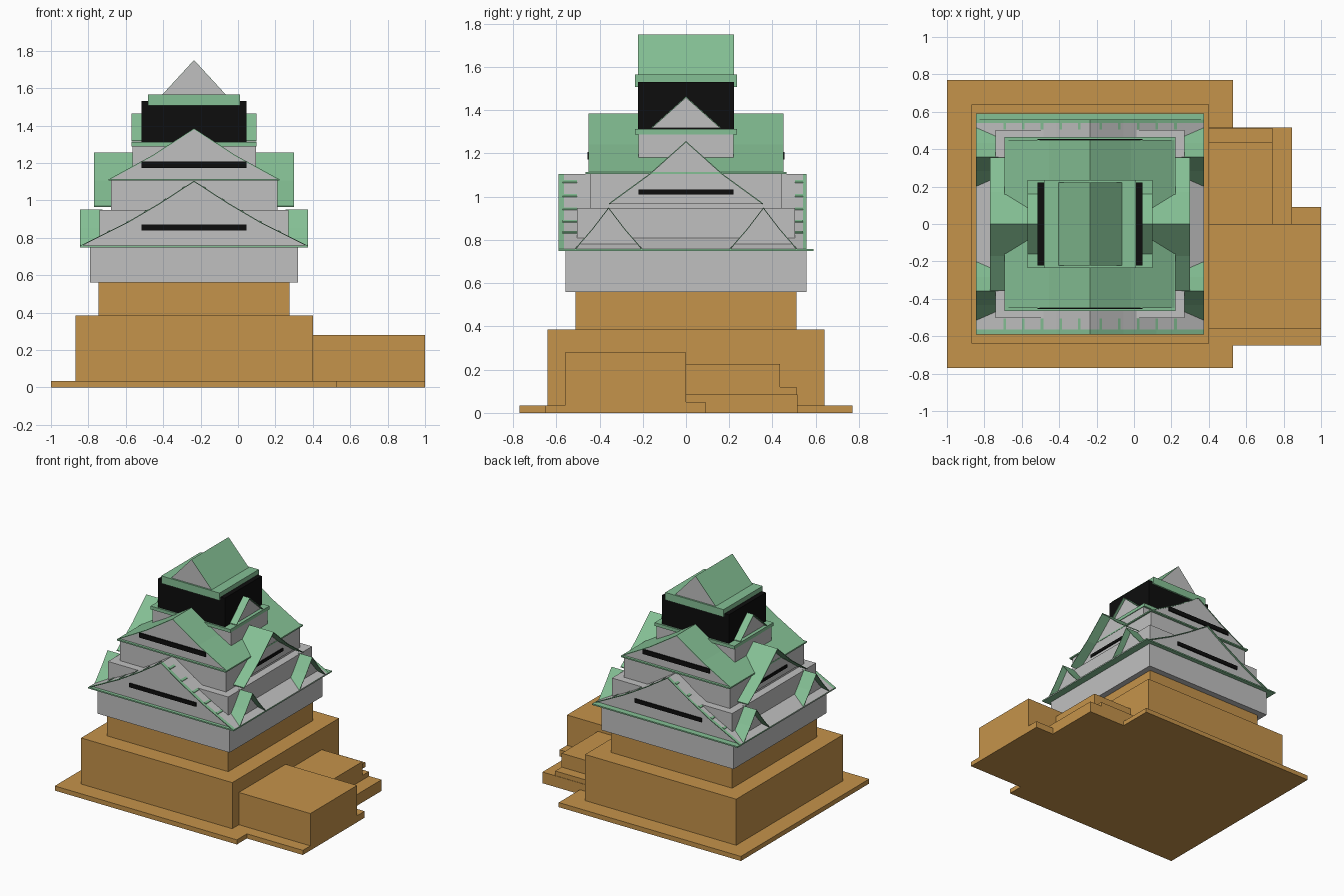
import bpy, bmesh

if "Cube" in bpy.data.objects:
    bpy.data.objects.remove(bpy.data.objects["Cube"])

CX = -0.235  # tower centre line


def material(name, rgb):
    m = bpy.data.materials.new(name)
    m.use_nodes = True
    col = (*rgb, 1.0)
    m.diffuse_color = col
    bsdf = m.node_tree.nodes["Principled BSDF"]
    bsdf.inputs["Base Color"].default_value = col
    bsdf.inputs["Roughness"].default_value = 0.9
    return m


STONE = material("stone_tan", (0.558, 0.292, 0.069))
PLASTER = material("plaster_grey", (0.53, 0.53, 0.53))
GREEN = material("roof_green", (0.235, 0.53, 0.30))
BLACK = material("lacquer_black", (0.004, 0.004, 0.004))


def prism(name, pts, v0, v1, axis, centre, mat):
    """Extrude a (u, z) outline along axis 'x' or 'y' from v0 to v1."""
    bm = bmesh.new()
    rings = []
    for v in (v0, v1):
        rings.append([bm.verts.new((centre + u, v, z) if axis == 'y' else (v, centre + u, z))
                      for u, z in pts])
    n = len(pts)
    bm.faces.new(rings[0])
    bm.faces.new(rings[1])
    for i in range(n):
        j = (i + 1) % n
        bm.faces.new((rings[0][i], rings[0][j], rings[1][j], rings[1][i]))
    bmesh.ops.recalc_face_normals(bm, faces=bm.faces[:])
    me = bpy.data.meshes.new(name)
    bm.to_mesh(me)
    bm.free()
    me.materials.append(mat)
    ob = bpy.data.objects.new(name, me)
    bpy.context.collection.objects.link(ob)
    return ob


def box(name, x0, x1, y0, y1, z0, z1, mat):
    return prism(name, [(x0, z0), (x1, z0), (x1, z1), (x0, z1)], y0, y1, 'y', 0, mat)


def tower_box(name, hx, hy, z0, z1, mat):
    return box(name, CX - hx, CX + hx, -hy, hy, z0, z1, mat)


def outline(half):
    """Mirror a ridge-to-eave half profile into an eave-to-eave line."""
    return [(-u, z) for u, z in reversed(half)] + half[1:]


def roof(name, half, v0, v1, axis, centre, mat, t=0.006):
    top = outline(half)
    return prism(name, top + [(u, z - t) for u, z in reversed(top)], v0, v1, axis, centre, mat)


def gable(name, half, v0, v1, axis, centre, mat=PLASTER, drop=0.003):
    return prism(name, [(u, z - drop) for u, z in outline(half)], v0, v1, axis, centre, mat)


# Stone base
box("ground_slab", -1.0, 0.53, -0.77, 0.77, 0, 0.035, STONE)
box("lower_stone_base", -0.87, 0.40, -0.64, 0.64, 0, 0.385, STONE)
tower_box("upper_stone_base", 0.51, 0.51, 0.385, 0.56, STONE)

# Side terraces
box("terrace_main", 0.40, 1.0, -0.56, 0.0, 0, 0.28, STONE)
box("terrace_front_slab", 0.40, 1.0, -0.65, -0.56, 0, 0.035, STONE)
box("terrace_back_slab", 0.40, 1.0, 0.0, 0.09, 0, 0.05, STONE)
box("terrace_back_high", 0.40, 0.74, 0.0, 0.435, 0, 0.225, STONE)
box("terrace_back_step", 0.40, 0.74, 0.0, 0.512, 0, 0.12, STONE)
box("terrace_back_low", 0.40, 0.845, 0.0, 0.515, 0, 0.085, STONE)

# First storey with large front and back gables
tower_box("first_wall", 0.555, 0.558, 0.56, 0.75, PLASTER)
tower_box("first_eave", 0.61, 0.59, 0.748, 0.758, GREEN)
P1 = [(0, 1.105), (0.18, 0.988), (0.355, 0.885), (0.61, 0.757)]
gable("first_gable", P1, -0.565, 0.545, 'y', CX, drop=0.004)
roof("first_roof", P1, -0.565, 0.54, 'y', CX, PLASTER)
roof("first_roof_front_rim", P1, -0.59, -0.565, 'y', CX, GREEN)
roof("first_roof_back_rim", P1, 0.535, 0.558, 'y', CX, GREEN)


def p1_height(u):
    for (u0, z0), (u1, z1) in zip(P1, P1[1:]):
        if u <= u1:
            return z0 + (z1 - z0) * (u - u0) / (u1 - u0)


# Green tile ribs across the visible strips of the first roof
for s in (-1, 1):
    for i in range(5):
        u = 0.05 + 0.1 * i
        a, b = s * u, s * (u + 0.014)
        za, zb = p1_height(u), p1_height(u + 0.014)
        strip = [(a, za + 0.004), (b, zb + 0.004), (b, zb - 0.004), (a, za - 0.004)]
        prism("roof_rib_front", strip, -0.57, -0.505, 'y', CX, GREEN)
        prism("roof_rib_back", strip, 0.505, 0.54, 'y', CX, GREEN)

# Second storey
tower_box("second_wall_lower", 0.505, 0.503, 0.76, 0.948, PLASTER)
tower_box("second_wall_upper", 0.445, 0.445, 0.948, 1.108, PLASTER)
tower_box("second_eave", 0.457, 0.465, 1.105, 1.115, GREEN)
P2 = [(0, 1.385), (0.22, 1.242), (0.455, 1.113)]
gable("second_gable", P2, -0.446, 0.446, 'y', CX, drop=0.004)
roof("second_roof", P2, -0.45, 0.45, 'y', CX, GREEN)

# Gable windows, front and back
for s, side in ((-1, "front"), (1, "back")):
    y1 = 0.57 if s < 0 else 0.55
    box("first_window_" + side, CX - 0.28, CX + 0.28, s * (y1 - 0.01), s * (y1 + 0.003), 0.84, 0.87, BLACK)
    box("second_window_" + side, CX - 0.28, CX + 0.28, s * 0.443, s * 0.455, 1.172, 1.207, BLACK)

# Side gables on each storey
DORMER = [(0, 0.95), (0.075, 0.852), (0.155, 0.76)]
SIDE = [(0, 1.257), (0.17, 1.105), (0.355, 0.97)]
TOP_SIDE = [(0, 1.463), (0.16, 1.32)]
for s, side in ((-1, "right"), (1, "left")):
    def at(d):
        return CX + s * d
    for yc in (-0.358, 0.358):
        gable("small_gable_" + side, DORMER, at(0.45), at(0.56), 'x', yc)
        roof("small_gable_roof_" + side, DORMER, at(0.49), at(0.61), 'x', yc, GREEN)
    gable("side_gable_" + side, SIDE, at(0.2), at(0.455), 'x', 0)
    roof("side_gable_roof_" + side, SIDE, at(0.2), at(0.535), 'x', 0, GREEN)
    prism("side_window_" + side, [(-0.22, 1.01), (0.22, 1.01), (0.22, 1.032), (-0.22, 1.032)],
          at(0.45), at(0.462), 'x', 0, BLACK)
    gable("upper_gable_" + side, TOP_SIDE, at(0.2), at(0.315), 'x', 0)
    roof("upper_gable_roof_" + side, TOP_SIDE, at(0.2), at(0.335), 'x', 0, GREEN)

# Third storey, lacquered top storey and crowning roof
tower_box("third_wall", 0.33, 0.22, 1.10, 1.29, PLASTER)
tower_box("third_eave", 0.335, 0.235, 1.287, 1.312, GREEN)
tower_box("top_storey", 0.28, 0.222, 1.312, 1.53, BLACK)
tower_box("top_eave", 0.245, 0.235, 1.508, 1.565, GREEN)
P4 = [(0, 1.75), (0.17, 1.565)]
gable("top_gable", P4, -0.222, 0.222, 'y', CX)
roof("top_roof", P4, -0.222, 0.222, 'y', CX, GREEN, t=0.004)
